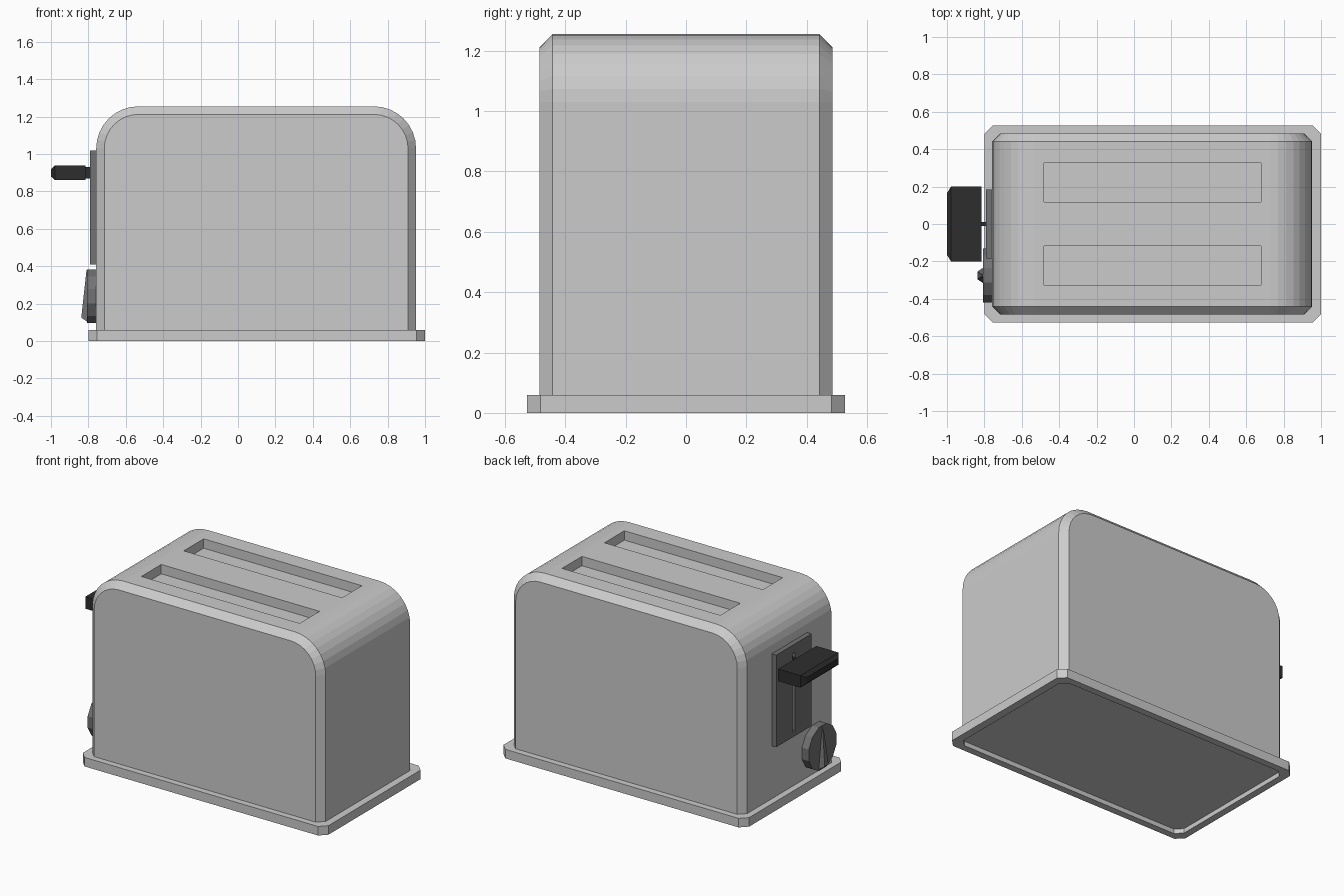
import bpy, bmesh, math

cube = bpy.data.objects.get("Cube")
if cube:
    bpy.data.objects.remove(cube, do_unlink=True)


def material(name, value):
    m = bpy.data.materials.new(name)
    m.use_nodes = True
    colour = (value, value, value, 1)
    m.diffuse_color = colour
    m.node_tree.nodes["Principled BSDF"].inputs["Base Color"].default_value = colour
    return m


metal = material("light grey metal", 0.6)
grey = material("dark grey plastic", 0.17)
black = material("black plastic", 0.027)


def loft(name, rings, mat, caps=True, closed=False):
    """Skin a list of equal-length point rings."""
    bm = bmesh.new()
    loops = [[bm.verts.new(p) for p in ring] for ring in rings]
    n = len(loops[0])
    pairs = list(zip(loops, loops[1:]))
    if closed:
        pairs.append((loops[-1], loops[0]))
    for a, b in pairs:
        for i in range(n):
            j = (i + 1) % n
            bm.faces.new((a[i], a[j], b[j], b[i]))
    if caps and not closed:
        bm.faces.new(loops[0])
        bm.faces.new(loops[-1])
    bmesh.ops.recalc_face_normals(bm, faces=bm.faces)
    mesh = bpy.data.meshes.new(name)
    bm.to_mesh(mesh)
    bm.free()
    ob = bpy.data.objects.new(name, mesh)
    bpy.context.collection.objects.link(ob)
    mesh.materials.append(mat)
    return ob


def box(name, x, y, z, mat):
    return loft(name, [[(x[0], y[0], h), (x[1], y[0], h), (x[1], y[1], h), (x[0], y[1], h)]
                       for h in z], mat)


def cut(target, cutter):
    mod = target.modifiers.new("cut", 'BOOLEAN')
    mod.operation = 'DIFFERENCE'
    mod.solver = 'EXACT'
    mod.object = cutter
    bpy.context.view_layer.objects.active = target
    bpy.ops.object.modifier_apply(modifier=mod.name)
    bpy.data.objects.remove(cutter, do_unlink=True)


# Body: arched outline, narrowed at the front and back to form the chamfer
X0, X1, TOP, R, CH = -0.758, 0.952, 1.255, 0.225, 0.043


def arch(y, inset):
    r = R - inset
    pts = [(X0 + inset, y, 0.03)]
    for cx, start in ((X0 + R, 180), (X1 - R, 90)):
        for k in range(9):
            a = math.radians(start - k * 90 / 8)
            pts.append((cx + r * math.cos(a), y, TOP - R + r * math.sin(a)))
    pts.append((X1 - inset, y, 0.03))
    return pts


body = loft("body", [arch(-0.485, CH), arch(-0.442, 0), arch(0.442, 0), arch(0.485, CH)], metal)

# Bread slots
for s in (-1, 1):
    cut(body, box("slot_cutter", (-0.48, 0.68), sorted((s * 0.118, s * 0.326)), (1.193, 1.4), metal))


# Base rim, open underneath
def octagon(x0, x1, y, c, z):
    return [(x0 + c, -y, z), (x1 - c, -y, z), (x1, -y + c, z), (x1, y - c, z),
            (x1 - c, y, z), (x0 + c, y, z), (x0, y - c, z), (x0, -y + c, z)]


outer, inner = (-0.8, 1.0, 0.527, 0.045), (X0 + 0.004, X1 - 0.004, 0.481, 0.043)
loft("base_rim", [octagon(*outer, 0), octagon(*outer, 0.06),
                  octagon(*inner, 0.06), octagon(*inner, 0)], metal, closed=True)

# Lever panel with its vertical groove
panel = box("lever_panel", (-0.791, -0.75), (-0.185, 0.185), (0.41, 1.02), grey)
cut(panel, box("groove_cutter", (-0.9, -0.765), (-0.013, 0.013), (0.445, 0.965), grey))

# Lever
box("lever_stem", (-0.83, -0.76), (-0.011, 0.011), (0.87, 0.93), black)


def lever_ring(x, y, z):
    return [(x, -y, 0.9 - z), (x, y, 0.9 - z), (x, y, 0.9 + z), (x, -y, 0.9 + z)]


loft("lever_handle", [lever_ring(-0.815, 0.2, 0.04), lever_ring(-0.978, 0.2, 0.04),
                      lever_ring(-1.0, 0.165, 0.02)], black)

# Browning dial: twelve-sided disc with a wedge-shaped grip
DY, DZ = -0.275, 0.24


def dial_ring(x, r):
    return [(x, DY + r * math.cos(math.radians(15 + 30 * k)),
             DZ + r * math.sin(math.radians(15 + 30 * k))) for k in range(12)]


loft("dial", [dial_ring(-0.75, 0.149), dial_ring(-0.808, 0.149)], grey)
loft("dial_grip", [
    [(-0.80, DY - 0.008, 0.38), (-0.80, DY + 0.008, 0.38),
     (-0.80, DY + 0.045, 0.1), (-0.80, DY - 0.045, 0.1)],
    [(-0.81, DY - 0.004, 0.38), (-0.81, DY + 0.004, 0.38),
     (-0.838, DY + 0.02, 0.125), (-0.838, DY - 0.02, 0.125)]], grey)
